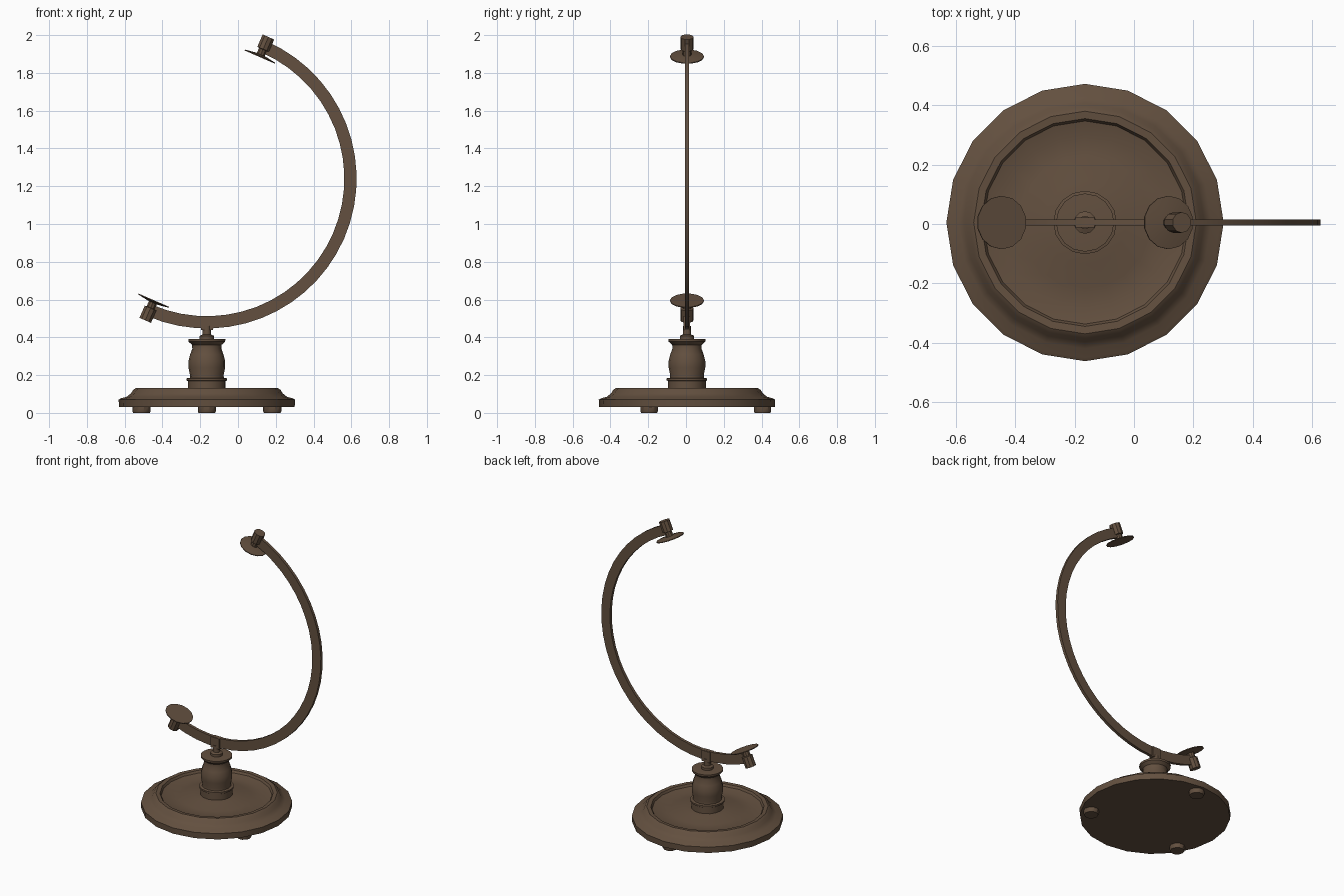
import bpy, bmesh, math
from mathutils import Matrix, Vector

if "Cube" in bpy.data.objects:
    bpy.data.objects.remove(bpy.data.objects["Cube"])

CX, CY, CZ = -0.165, 0.005, 1.24      # stand axis and arc centre
TILT = math.radians(66.5)             # globe axis direction

wood = bpy.data.materials.new("dark brown")
wood.diffuse_color = (0.125, 0.08, 0.05, 1)
wood.use_nodes = True
wood.node_tree.nodes["Principled BSDF"].inputs["Base Color"].default_value = wood.diffuse_color


def finish(name, bm, angle=35):
    bmesh.ops.recalc_face_normals(bm, faces=bm.faces)
    me = bpy.data.meshes.new(name)
    bm.to_mesh(me)
    bm.free()
    ob = bpy.data.objects.new(name, me)
    bpy.context.collection.objects.link(ob)
    me.materials.append(wood)
    bpy.ops.object.select_all(action='DESELECT')
    ob.select_set(True)
    bpy.context.view_layer.objects.active = ob
    bpy.ops.object.shade_smooth_by_angle(angle=math.radians(angle))
    return ob


def lathe(name, profile, sides, matrix):
    """Revolve (radius, height) points about local z, closing both ends."""
    bm = bmesh.new()
    rings = []
    for r, z in profile:
        if r == 0:
            rings.append([bm.verts.new((0, 0, z))] * sides)
        else:
            rings.append([bm.verts.new((r * math.cos(2 * math.pi * i / sides),
                                        r * math.sin(2 * math.pi * i / sides), z))
                          for i in range(sides)])
    for a, b in zip(rings, rings[1:]):
        for i in range(sides):
            j = (i + 1) % sides
            quad = list(dict.fromkeys((a[i], a[j], b[j], b[i])))
            bm.faces.new(quad)
    bm.transform(matrix)
    return finish(name, bm)


axis = Matrix.Translation((CX, CY, 0))

# Round dished base with a coved edge
lathe("base", [(0, 0.03), (0.465, 0.03), (0.467, 0.07), (0.455, 0.077), (0.425, 0.085),
               (0.402, 0.103), (0.39, 0.122), (0.375, 0.132), (0.35, 0.13), (0.342, 0.115),
               (0.29, 0.103), (0.22, 0.106), (0.14, 0.125), (0, 0.13)], 20, axis)

# Three feet
for k in range(3):
    a = math.radians(90 + 120 * k)
    lathe("foot", [(0, 0), (0.044, 0), (0.048, 0.008), (0.048, 0.035), (0, 0.035)], 10,
          Matrix.Translation((CX + 0.4 * math.cos(a), CY + 0.4 * math.sin(a), 0)))

# Turned column
lathe("column", [(0, 0.11), (0.1, 0.11), (0.1, 0.168), (0.107, 0.172), (0.107, 0.183),
                 (0.09, 0.186), (0.089, 0.2), (0.097, 0.24), (0.097, 0.275), (0.088, 0.31),
                 (0.077, 0.34), (0.078, 0.36), (0.097, 0.377), (0.098, 0.39),
                 (0.06, 0.392), (0, 0.392)], 16, axis)

# Stem on top of the column
lathe("stem", [(0, 0.385), (0.038, 0.385), (0.038, 0.408), (0.022, 0.415),
               (0.022, 0.46), (0, 0.46)], 12, axis)

# Clamp that grips the arm
bm = bmesh.new()
bmesh.ops.create_cube(bm, size=1, matrix=Matrix.Translation((CX, CY, 0.476))
                      @ Matrix.Diagonal((0.064, 0.034, 0.072, 1)))
finish("arm_clamp", bm)

# Half-circle arm, a flat bar swept along an arc
bm = bmesh.new()
SEG, prev = 28, None
for i in range(SEG + 1):
    t = TILT - math.pi * i / SEG
    ring = [bm.verts.new((CX + r * math.cos(t), CY + y, CZ + r * math.sin(t)))
            for r, y in ((0.728, -0.01), (0.793, -0.01), (0.793, 0.01), (0.728, 0.01))]
    if prev:
        for k in range(4):
            bm.faces.new((prev[k], prev[(k + 1) % 4], ring[(k + 1) % 4], ring[k]))
    else:
        bm.faces.new(ring)
    prev = ring
bm.faces.new(prev)
finish("arm", bm)

# Pivot barrel, neck and disc at each arm end (local z points outward)
for name, ang in (("upper", TILT), ("lower", TILT + math.pi)):
    d = Vector((math.cos(ang), 0, math.sin(ang)))
    m = Matrix.Translation((CX, CY, CZ)) @ d.to_track_quat('Z', 'Y').to_matrix().to_4x4()
    lathe(name + "_pivot", [(0, 0.705), (0.024, 0.705), (0.024, 0.745), (0.035, 0.748),
                            (0.035, 0.818), (0, 0.818)], 10, m)
    lathe(name + "_disc", [(0, 0.702), (0.09, 0.702), (0.09, 0.707), (0.03, 0.716),
                           (0, 0.716)], 14, m)
